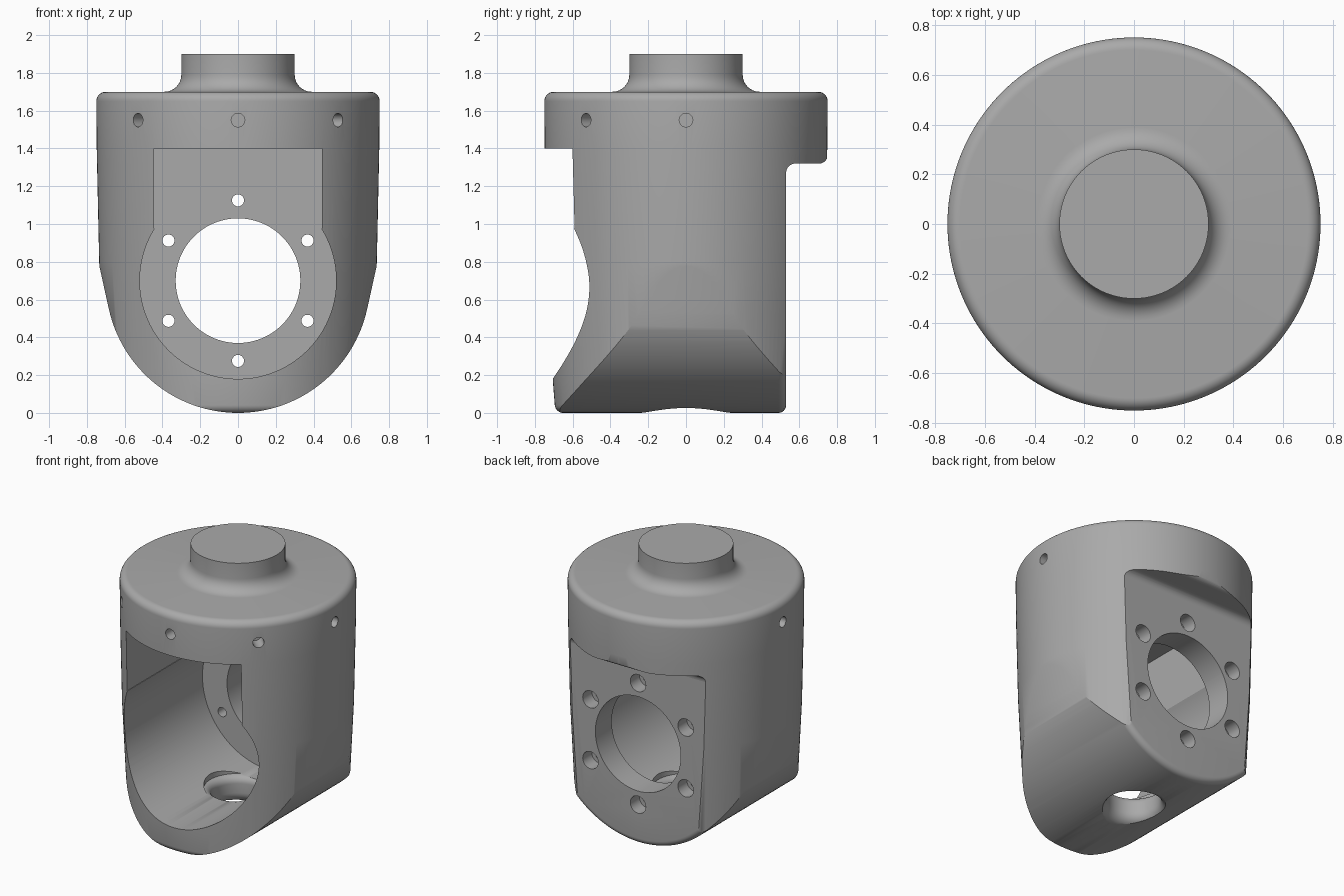
import bpy, bmesh
from math import sin, cos, tan, pi, radians
from mathutils import Matrix, Vector

if "Cube" in bpy.data.objects:
    bpy.data.objects.remove(bpy.data.objects["Cube"])

grey = bpy.data.materials.new("plain grey")
grey.use_nodes = True
grey.diffuse_color = (0.4, 0.4, 0.4, 1)
grey.node_tree.nodes["Principled BSDF"].inputs["Base Color"].default_value = (0.4, 0.4, 0.4, 1)


def loft(bm, rings):
    """Skin a row of equal-length point rings and close both ends."""
    loops = [[bm.verts.new(p) for p in ring] for ring in rings]
    n = len(loops[0])
    faces = [bm.faces.new(loops[0]), bm.faces.new(loops[-1])]
    for a, b in zip(loops, loops[1:]):
        for i in range(n):
            j = (i + 1) % n
            faces.append(bm.faces.new((a[i], a[j], b[j], b[i])))
    bmesh.ops.recalc_face_normals(bm, faces=faces)


def lathe(bm, profile, matrix=Matrix(), n=32):
    """Spin (radius, height) points about the local z axis."""
    turn = [2 * pi * i / n for i in range(n)]
    loft(bm, [[matrix @ Vector((r * cos(t), r * sin(t), z)) for t in turn]
              for r, z in profile])


def arc(cx, cy, r, start, end, steps=8):
    angles = [radians(start + (end - start) * i / steps) for i in range(steps + 1)]
    return [(cx + r * cos(t), cy + r * sin(t)) for t in angles]


def make(name, bm):
    mesh = bpy.data.meshes.new(name)
    bm.to_mesh(mesh)
    bm.free()
    mesh.materials.append(grey)
    obj = bpy.data.objects.new(name, mesh)
    bpy.context.collection.objects.link(obj)
    return obj


def combine(obj, other, operation):
    mod = obj.modifiers.new(operation, 'BOOLEAN')
    mod.object, mod.operation, mod.solver = other, operation, 'EXACT'
    bpy.context.view_layer.objects.active = obj
    bpy.ops.object.modifier_apply(modifier=mod.name)
    bpy.data.objects.remove(other)


AXIS_Z = 0.7        # height of the cross bore
BACK = 0.53         # flat mounting face
WALL = 0.35         # inner side of the back wall

# Round body with collar and stem in one turned profile
bm = bmesh.new()
lathe(bm, arc(0.65, 0.045, 0.045, -90, -5)
      + [(0.705, 0.17), (0.735, 0.8), (0.748, 1.4)]
      + arc(0.70, 1.65, 0.05, 0, 90)
      + arc(0.39, 1.79, 0.09, 270, 180)
      + [(0.30, 2.0)], n=160)
body = make("housing", bm)

# Rounded-bottom envelope, softened along the back edge
DRAFT = 12.5


def bullet(y, r):
    a = radians(DRAFT)
    top = 1.9
    x = r * cos(a) + tan(a) * (top - AXIS_Z + r * sin(a))
    outline = [(x, top)] + arc(0, AXIS_Z, r, -DRAFT, DRAFT - 180, 64) + [(-x, top)]
    return [(px, y, pz) for px, pz in outline]


bm = bmesh.new()
loft(bm, [bullet(-1, 0.7)] + [bullet(y, r) for y, r in arc(BACK - 0.04, 0.66, 0.04, 90, 0, 6)])
envelope = make("envelope", bm)

# Overhang of the collar above the back face, with a fillet beneath it
side = ([(0.3, 1.85), (0.3, 1.27)] + arc(BACK + 0.05, 1.27, 0.05, 179, 90)
        + arc(0.705, 1.365, 0.045, -90, 0) + [(0.8, 1.37), (0.8, 1.85)])
bm = bmesh.new()
loft(bm, [[(x, y, z) for y, z in side] for x in (-1.2, 1.2)])
combine(envelope, make("overhang", bm), 'UNION')
combine(body, envelope, 'INTERSECT')

# Keyhole cavity open to the front
SLOT, ROOF = 0.445, 1.4
keyhole = [(SLOT, ROOF), (SLOT, 0.975)] + arc(0, AXIS_Z, 0.52, 32, -212, 96) \
    + [(-SLOT, 0.975), (-SLOT, ROOF)]
bm = bmesh.new()
loft(bm, [[(x, y, z) for x, z in keyhole] for y in (-1, WALL)])
combine(body, make("cavity", bm), 'DIFFERENCE')

# All drilled holes
bm = bmesh.new()
to_back = Matrix.Translation((0, 0, AXIS_Z)) @ Matrix.Rotation(-pi / 2, 4, 'X')
lathe(bm, [(0.33, 0.25), (0.33, 0.6)], to_back, 96)
for k in range(6):
    t = radians(30 + 60 * k)
    # Counterbored bolt holes in the back wall
    place = Matrix.Translation((0.425 * cos(t), 0, 0.425 * sin(t))) @ to_back
    lathe(bm, [(0.032, 0.3), (0.032, 0.43), (0.06, 0.43), (0.06, 0.6)], place)
    # Blind holes in the stem top
    lathe(bm, [(0.031, 1.9), (0.031, 2.1)],
          Matrix.Translation((0.23 * cos(t), 0.23 * sin(t), 0)))
# Radial holes around the front of the collar
for k in range(5):
    place = (Matrix.Translation((0, 0, 1.55)) @ Matrix.Rotation(-pi + k * pi / 4, 4, 'Z')
             @ Matrix.Rotation(pi / 2, 4, 'Y'))
    lathe(bm, [(0.036, 0.64), (0.036, 0.85)], place)
# Drain hole with rounded mouths
lathe(bm, [(0.245, -0.1), (0.245, 0.0)] + arc(0.245, 0.075, 0.075, 265, 180)
      + arc(0.22, 0.14, 0.05, 180, 95) + [(0.22, 0.3)], n=64)
combine(body, make("holes", bm), 'DIFFERENCE')

# Smooth shading with crisp edges
bpy.ops.object.select_all(action='DESELECT')
body.select_set(True)
bpy.context.view_layer.objects.active = body
bpy.ops.object.shade_smooth_by_angle(angle=radians(30))
